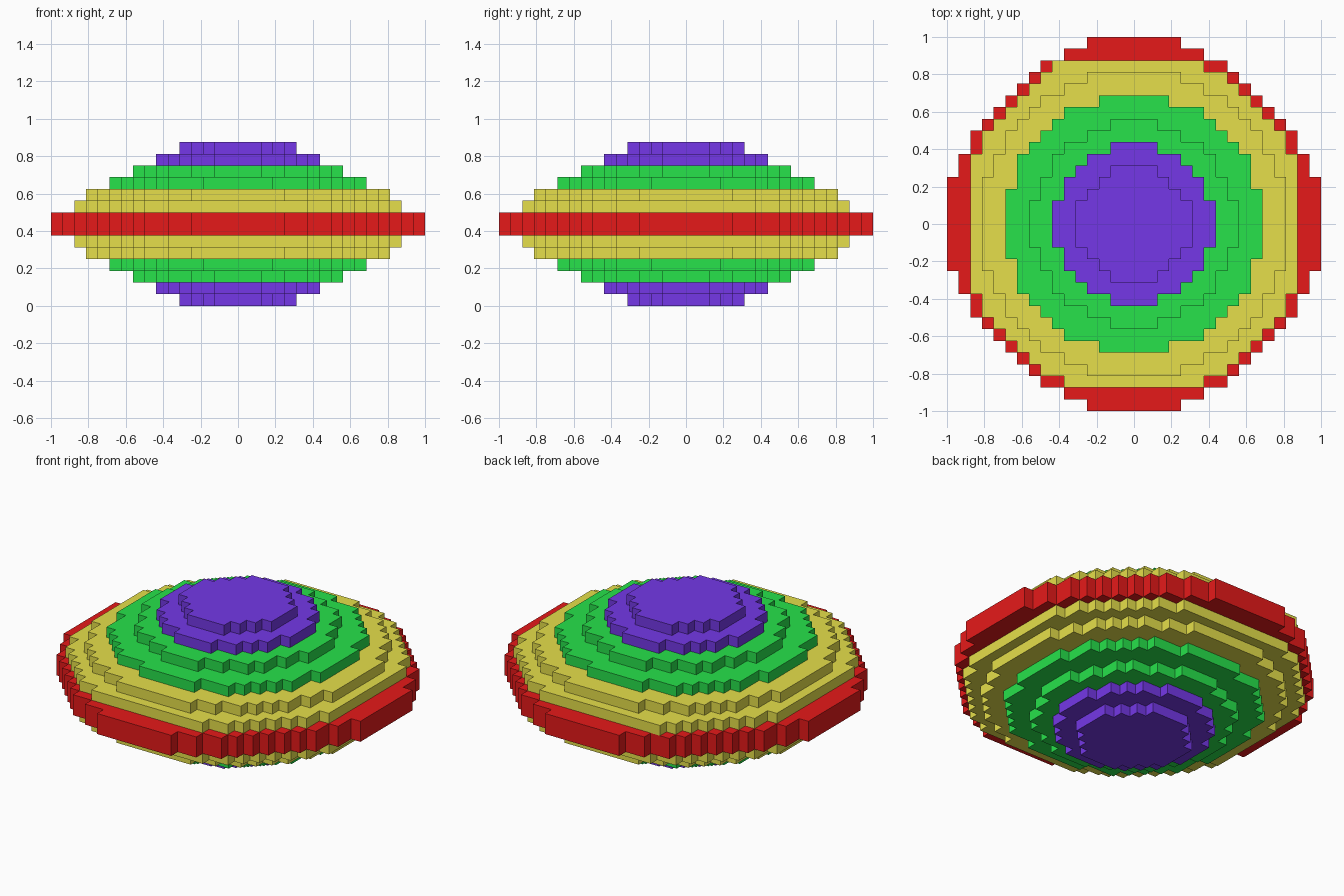
import bpy, bmesh

if "Cube" in bpy.data.objects:
    bpy.data.objects.remove(bpy.data.objects["Cube"])

U = 1 / 16  # size of one block


def material(name, rgb):
    m = bpy.data.materials.new(name)
    m.diffuse_color = (*rgb, 1)
    m.use_nodes = True
    m.node_tree.nodes["Principled BSDF"].inputs["Base Color"].default_value = m.diffuse_color
    return m


RED = material("red", (0.79, 0.01, 0.01))
YELLOW = material("yellow", (0.79, 0.74, 0.069))
GREEN = material("green", (0.02, 0.76, 0.07))
PURPLE = material("purple", (0.18, 0.04, 0.82))


def stepped_outline(size, radius, flat):
    """Block circle outline: cells whose centre lies in radius, plus flat end bars."""
    def inside(i, j):
        bar = max(i, j) < size and min(i, j) < flat
        return bar or (i + .5) ** 2 + (j + .5) ** 2 <= radius ** 2
    quarter = []
    for j in range(size):
        w = sum(inside(i, j) for i in range(size))
        if quarter and quarter[-1][0] == w:
            quarter[-1] = (w, j + 1)
        else:
            quarter += [(w, j), (w, j + 1)]
    quarter = quarter[1:]  # drop the point on the axis
    pts = []
    for k in range(4):     # turn the quarter round by 90 degrees
        pts += quarter
        quarter = [(-y, x) for x, y in quarter]
    return pts


def slab(name, pts, z, height, mat):
    bm = bmesh.new()
    base = bm.faces.new([bm.verts.new((x * U, y * U, z * U)) for x, y in pts])
    ext = bmesh.ops.extrude_face_region(bm, geom=[base], use_keep_orig=True)
    top = [v for v in ext["geom"] if isinstance(v, bmesh.types.BMVert)]
    bmesh.ops.translate(bm, verts=top, vec=(0, 0, height * U))
    bmesh.ops.recalc_face_normals(bm, faces=bm.faces)
    me = bpy.data.meshes.new(name)
    bm.to_mesh(me)
    bm.free()
    me.materials.append(mat)
    ob = bpy.data.objects.new(name, me)
    bpy.context.collection.objects.link(ob)


# Tiers from the bottom tip to the middle: half width, circle radius, end bar, colour
tiers = [
    ("purple_cap", 5, 4.8, 2, PURPLE),
    ("purple_base", 7, 6.7, 2, PURPLE),
    ("green_inner", 9, 8.7, 2, GREEN),
    ("green_outer", 11, 11.0, 3, GREEN),
    ("yellow_inner", 13, 13.0, 4, YELLOW),
    ("yellow_outer", 14, 14.7, 6, YELLOW),
]
for level, (name, size, radius, flat, mat) in enumerate(tiers):
    outline = stepped_outline(size, radius, flat)
    slab("lower_" + name, outline, level, 1, mat)
    slab("upper_" + name, outline, 13 - level, 1, mat)

# Red middle rim, two blocks high
slab("red_rim", stepped_outline(16, 15.55, 4), 6, 2, RED)

# Single odd block on the upper yellow tier
slab("yellow_odd_block", [(-7, 13), (-6, 13), (-6, 14), (-7, 14)], 8, 1, YELLOW)
